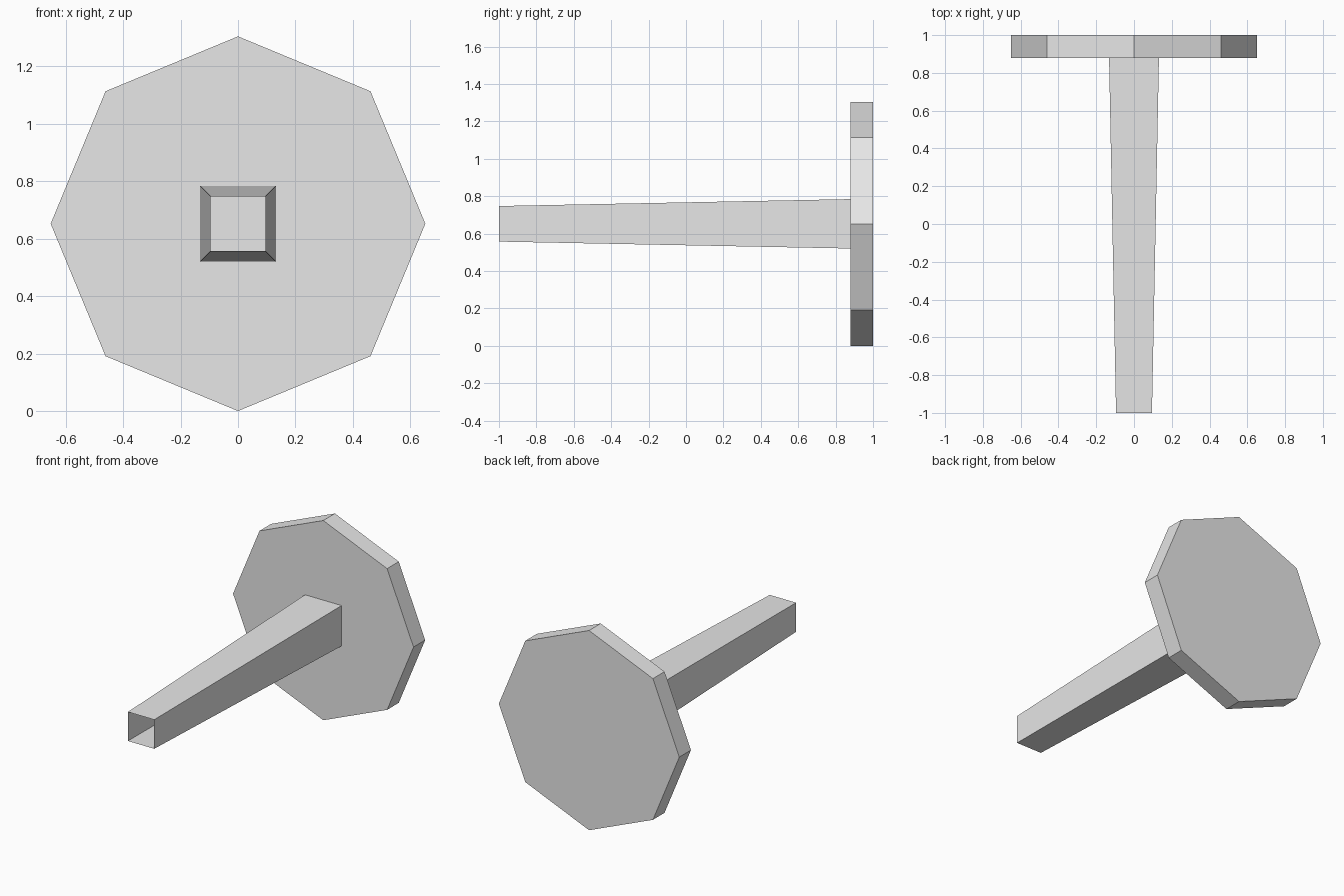
import bpy
import bmesh
from math import radians, sqrt
from mathutils import Matrix

cube = bpy.data.objects.get("Cube")
if cube:
    bpy.data.objects.remove(cube, do_unlink=True)

RADIUS = 0.652
DISC_FRONT, BACK, TIP = 0.88, 1.0, -1.0

grey = bpy.data.materials.new("light grey")
grey.use_nodes = True
colour = (0.8, 0.8, 0.8, 1)
grey.diffuse_color = colour
grey.node_tree.nodes["Principled BSDF"].inputs["Base Color"].default_value = colour


def prism(name, sides, front_radius, back_radius, y_front, y_back, turn, capped):
    """Straight or tapered prism lying along y, flat shaded."""
    bm = bmesh.new()
    place = (Matrix.Translation((0, (y_front + y_back) / 2, RADIUS))
             @ Matrix.Rotation(radians(90), 4, 'X')
             @ Matrix.Rotation(radians(turn), 4, 'Z'))
    bmesh.ops.create_cone(bm, cap_ends=capped, segments=sides,
                          radius1=back_radius, radius2=front_radius,
                          depth=y_back - y_front, matrix=place)
    mesh = bpy.data.meshes.new(name)
    bm.to_mesh(mesh)
    bm.free()
    mesh.materials.append(grey)
    obj = bpy.data.objects.new(name, mesh)
    bpy.context.collection.objects.link(obj)
    return obj


# Eight-sided disc with a corner at the top
prism("disc", 8, RADIUS, RADIUS, DISC_FRONT, BACK, 0, True)

# Square tapered shaft, hollow and open at its tip
prism("shaft", 4, 0.095 * sqrt(2), 0.132 * sqrt(2), TIP, DISC_FRONT, 45, False)
